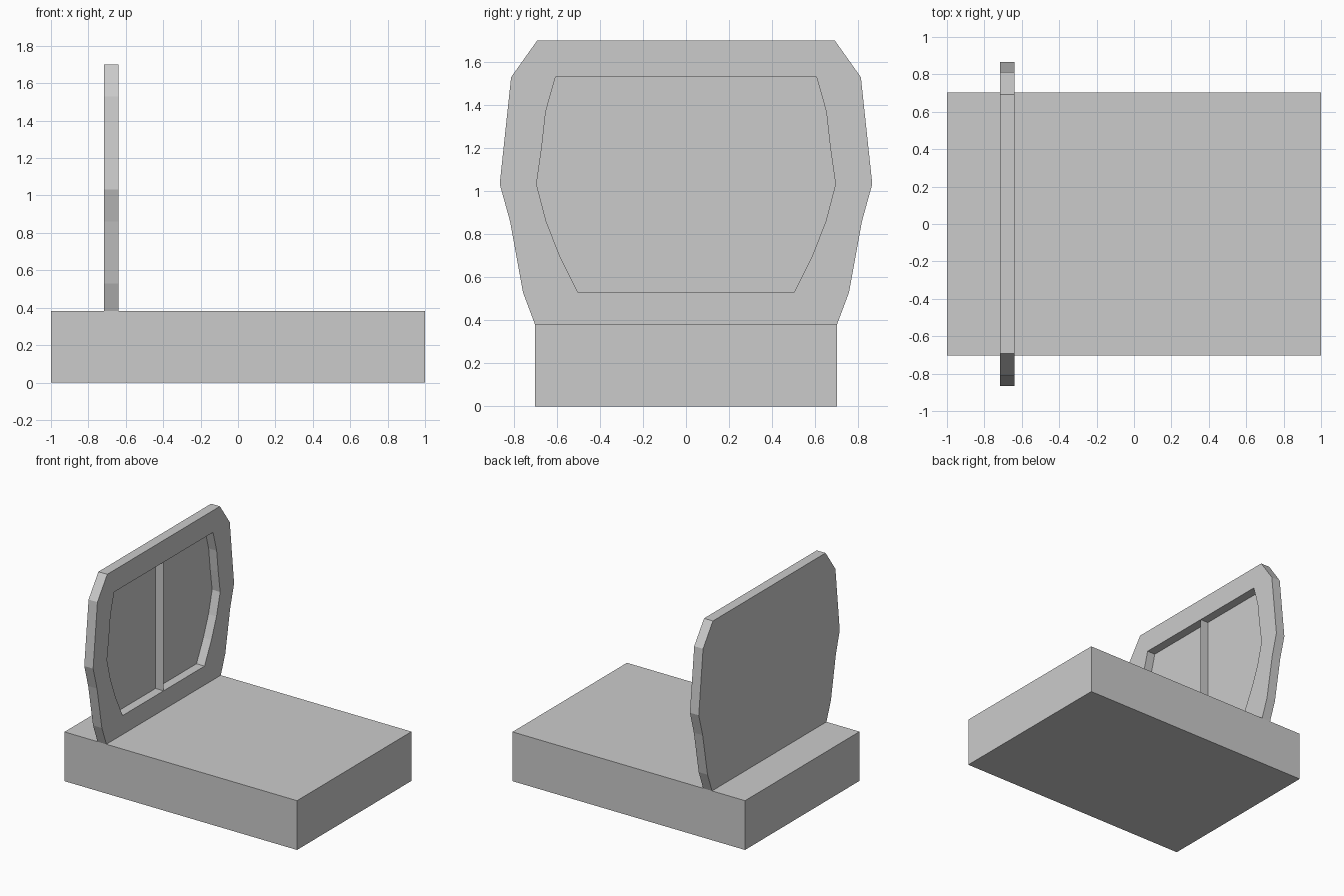
import bpy
import bmesh

if "Cube" in bpy.data.objects:
    bpy.data.objects.remove(bpy.data.objects["Cube"])

BASE_TOP = 0.383
BACK_X, FRONT_X = -0.716, -0.64
FLOOR_X = -0.709


def finish(name, bm):
    bmesh.ops.recalc_face_normals(bm, faces=bm.faces)
    mesh = bpy.data.meshes.new(name)
    bm.to_mesh(mesh)
    bm.free()
    obj = bpy.data.objects.new(name, mesh)
    bpy.context.collection.objects.link(obj)
    return obj


def prism(name, half_profile, x0, x1):
    """Mirror a (y, z) half profile across y = 0 and extrude it along x."""
    loop = half_profile + [(-y, z) for y, z in reversed(half_profile)]
    bm = bmesh.new()
    face = bm.faces.new([bm.verts.new((x0, y, z)) for y, z in loop])
    ext = bmesh.ops.extrude_face_region(bm, geom=[face])["geom"]
    moved = [v for v in ext if isinstance(v, bmesh.types.BMVert)]
    bmesh.ops.translate(bm, verts=moved, vec=(x1 - x0, 0, 0))
    return finish(name, bm)


# Base slab
prism("base_slab", [(0.703, 0), (0.703, BASE_TOP)], -1, 1)

# Upright panel with a many-sided outline
panel = prism("upright_panel",
              [(0.703, BASE_TOP), (0.758, 0.53), (0.818, 0.86),
               (0.866, 1.033), (0.813, 1.53), (0.692, 1.70)],
              BACK_X, FRONT_X)

# Recess on the +x side of the panel
cutter = prism("recess_cutter",
               [(0.503, 0.53), (0.587, 0.70), (0.65, 0.86), (0.695, 1.033),
                (0.671, 1.20), (0.652, 1.37), (0.607, 1.53)],
               FLOOR_X, FRONT_X + 0.1)
cutter.hide_render = True
cutter.hide_set(True)
cut = panel.modifiers.new("recess", "BOOLEAN")
cut.operation = "DIFFERENCE"
cut.solver = "EXACT"
cut.object = cutter

# Thin central divider inside the recess
bm = bmesh.new()
bm.faces.new([bm.verts.new(co) for co in (
    (FLOOR_X, 0, 0.53), (FRONT_X, 0, 0.53),
    (FRONT_X, 0, 1.53), (FLOOR_X, 0, 1.53))])
finish("recess_divider", bm)
